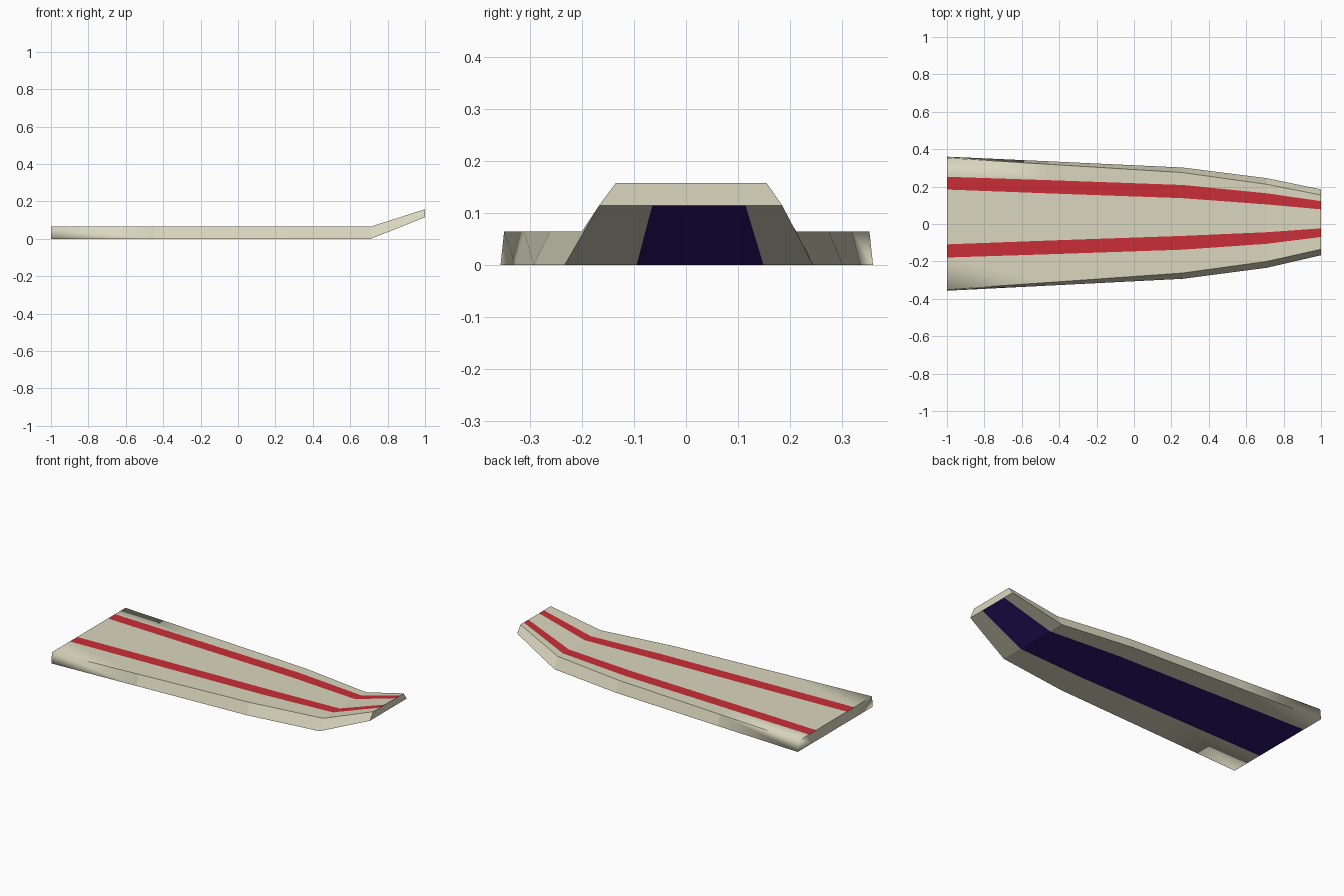
import bpy
import bmesh
from mathutils import Vector

cube = bpy.data.objects.get("Cube")
if cube:
    bpy.data.objects.remove(cube, do_unlink=True)


def make_material(name, rgb):
    mat = bpy.data.materials.new(name)
    mat.use_nodes = True
    mat.diffuse_color = (*rgb, 1)
    mat.node_tree.nodes["Principled BSDF"].inputs["Base Color"].default_value = (*rgb, 1)
    return mat


def lerp(a, b, t):
    return a + (b - a) * t


# Stations along the span: x, bottom z, top z, bottom edges, top edges
STATIONS = [
    (-1.0, 0.0, 0.065, (-0.357, 0.36), (-0.35, 0.353)),
    (-0.45, 0.0, 0.065, (-0.329, 0.335), (-0.312, 0.319)),
    (0.26, 0.0, 0.065, (-0.293, 0.302), (-0.262, 0.275)),
    (0.71, 0.0, 0.065, (-0.234, 0.245), (-0.20, 0.212)),
    (1.0, 0.115, 0.158, (-0.167, 0.185), (-0.135, 0.155)),
]
PANEL = (0.0, 0.29, 0.80, 1.0)  # underside panel limits across the chord
# Stripe limits across the chord, from back to front
STRIPES_ROOT = (1.0, 0.857, 0.76, 0.343, 0.243, 0.0)
STRIPES_TIP = (1.0, 0.888, 0.736, 0.385, 0.226, 0.0)


def section(x, z_low, z_high, low, high):
    """Closed ring: four points below, then six above in reverse."""
    t = (x + 1) / 2
    ring = [Vector((x, lerp(*low, f), z_low)) for f in PANEL]
    return ring + [Vector((x, lerp(*high, lerp(a, b, t)), z_high))
                   for a, b in zip(STRIPES_ROOT, STRIPES_TIP)]


# Wing skin lofted through the stations, with stripe and panel faces
bm = bmesh.new()
rings = [[bm.verts.new(p) for p in section(*s)] for s in STATIONS]
count = len(rings[0])
colour_of = {1: 2, 5: 1, 7: 1}  # underside panel and the two top stripes
for inner, outer in zip(rings, rings[1:]):
    for i in range(count):
        j = (i + 1) % count
        face = bm.faces.new((inner[i], inner[j], outer[j], outer[i]))
        face.material_index = colour_of.get(i, 0)
bm.faces.new(rings[0])
bm.faces.new(rings[-1])
bmesh.ops.recalc_face_normals(bm, faces=bm.faces)
for face in bm.faces:
    face.smooth = True

mesh = bpy.data.meshes.new("wing")
bm.to_mesh(mesh)
bm.free()
for name, rgb in (("cream", (0.70, 0.68, 0.52)),
                  ("red_stripe", (0.59, 0.027, 0.038)),
                  ("dark_violet", (0.028, 0.009, 0.165))):
    mesh.materials.append(make_material(name, rgb))

wing = bpy.data.objects.new("wing", mesh)
bpy.context.collection.objects.link(wing)

# Flat shading everywhere except the rounded-looking root corners
root_corners = {0, 3, 4, 9}
soft = {}
for v in root_corners:
    total = Vector()
    for poly in mesh.polygons:
        if v in poly.vertices:
            total += poly.normal
    soft[v] = total.normalized()
normals = [soft.get(mesh.loops[k].vertex_index, poly.normal).copy()
           for poly in mesh.polygons for k in poly.loop_indices]
mesh.normals_split_custom_set(normals)
